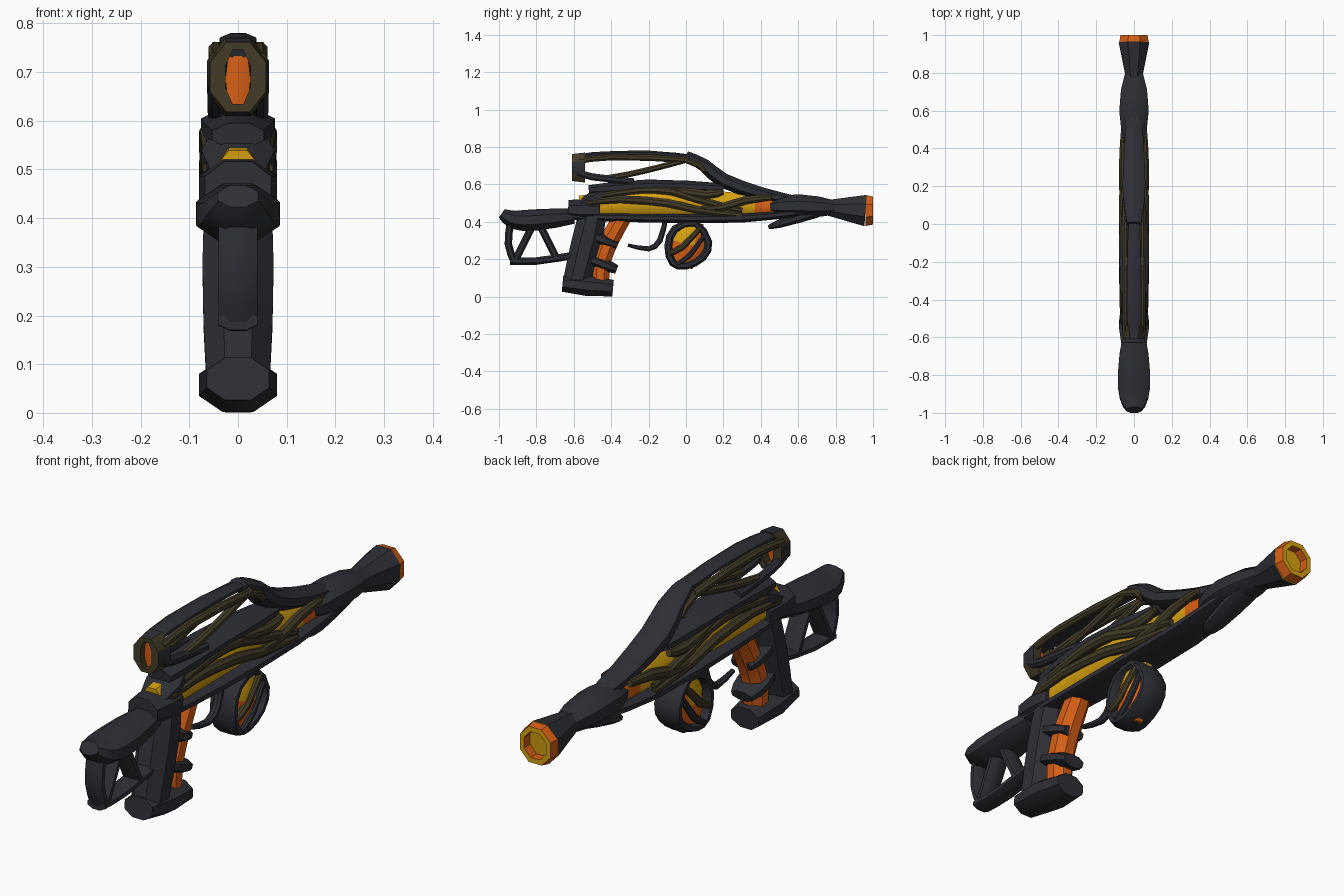
import bpy, bmesh, math
from mathutils import Vector

if "Cube" in bpy.data.objects:
    bpy.data.objects.remove(bpy.data.objects["Cube"])


def material(name, red, green, blue):
    colour = (red, green, blue, 1)
    mat = bpy.data.materials.new(name)
    mat.use_nodes = True
    mat.diffuse_color = colour
    mat.node_tree.nodes["Principled BSDF"].inputs["Base Color"].default_value = colour
    return mat


MATERIALS = [material("charcoal", .027, .028, .036),
             material("dark olive", .055, .044, .02),
             material("gold", .68, .36, .005),
             material("orange", .68, .115, .008)]
DARK, OLIVE, GOLD, ORANGE = range(len(MATERIALS))
SIDES = 8
STEP = math.tau / SIDES


def section(bm, centre, up, width, height):
    """Add one octagonal ring with flat sides at the given half width and half height."""
    ring = []
    for k in range(SIDES):
        angle = (k + .5) * STEP
        across = Vector((width * math.cos(angle), 0, 0))
        offset = across + up * height * math.sin(angle)
        ring.append(bm.verts.new(centre + offset / math.cos(STEP / 2)))
    return ring


def skin(name, bm, rings, colour, closed=False, mirrored=False):
    """Bridge the rings, cap open ends, colour the faces and make the object."""
    pairs = list(zip(rings, rings[1:]))
    if closed:
        pairs.append((rings[-1], rings[0]))
    else:
        bm.faces.new(rings[0])
        bm.faces.new(rings[-1])
    for a, b in pairs:
        for k in range(SIDES):
            j = (k + 1) % SIDES
            bm.faces.new((a[k], a[j], b[j], b[k]))
    for face in bm.faces:
        face.material_index = colour(face.calc_center_median()) if callable(colour) else colour
    bmesh.ops.recalc_face_normals(bm, faces=bm.faces)
    mesh = bpy.data.meshes.new(name)
    bm.to_mesh(mesh)
    bm.free()
    for mat in MATERIALS:
        mesh.materials.append(mat)
    obj = bpy.data.objects.new(name, mesh)
    bpy.context.collection.objects.link(obj)
    if mirrored:
        obj.modifiers.new("mirror", "MIRROR")
    bpy.ops.object.select_all(action="DESELECT")
    obj.select_set(True)
    bpy.context.view_layer.objects.active = obj
    bpy.ops.object.shade_smooth_by_angle(angle=math.radians(40))


def rounded(path, closed):
    """Insert a Catmull-Rom point halfway along every span."""
    points = [Vector((0, y, z)) for y, z in path]
    count, result = len(points), []

    def at(i):
        return points[i % count] if closed else points[min(max(i, 0), count - 1)]

    for i in range(count if closed else count - 1):
        middle = (9 * (at(i) + at(i + 1)) - at(i - 1) - at(i + 2)) / 16
        result += [at(i), middle]
    return result if closed else result + [points[-1]]


def strand(name, path, width, height, colour=DARK, x=0, leaf=.3, start=1, end=1, closed=False):
    """Sweep an octagon along a side-view path; leaf sets how much both ends narrow."""
    bm = bmesh.new()
    points = rounded(path, closed)
    last = len(points) - 1
    rings = []
    for i, point in enumerate(points):
        t = i / last
        before = points[i - 1] if i or closed else point
        after = points[(i + 1) % len(points)] if i < last or closed else point
        along = (after - before).normalized()
        up = Vector((0, -along.z, along.y))
        size = (start + (end - start) * t) * (1 - leaf * (1 - math.sin(math.pi * t)))
        rings.append(section(bm, point + Vector((x, 0, 0)), up, width * size, height * size))
    skin(name, bm, rings, colour, closed, mirrored=x > 0)


def tunnel(name, back, front, z, width, height, hole, colour):
    """A hollow ring around the y axis; hole is the opening's share of width and height."""
    bm = bmesh.new()
    up = Vector((0, 0, 1))
    inner = (width * hole[0], height * hole[1])
    outline = ((back, (width, height)), (front, (width * .9, height * .9)),
               (front, inner), (back, inner))
    rings = [section(bm, Vector((0, y, z)), up, *size) for y, size in outline]
    skin(name, bm, rings, colour, closed=True)


# Glowing core inside the body
strand("body_core", [(-.57, .48), (-.2, .5), (.1, .5), (.6, .47)], width=.066, height=.085,
       end=.8, colour=lambda c: ORANGE if c.y > .27 else GOLD)

# Dark body shell
strand("rear_block", [(-.63, .465), (-.46, .46)], width=.08, height=.06, leaf=.15)
strand("lower_rail", [(-.6, .43), (-.2, .42), (.3, .42), (.6, .45)], width=.078, height=.025, leaf=.2)
strand("upper_deck", [(-.52, .57), (-.2, .59), (.2, .58)], width=.076, height=.036)
strand("rear_riser", [(-.58, .48), (-.4, .57)], width=.075, height=.04)
strand("front_spine", [(0, .755), (.1, .7), (.2, .62), (.4, .55), (.6, .51)],
       width=.06, height=.04, leaf=.4)

# Woven olive ribs on both flanks
ribs = {
    "middle_rib": [(-.53, .5), (-.35, .52), (-.1, .5), (.05, .465), (.3, .435)],
    "upper_rib": [(-.45, .54), (-.25, .57), (-.08, .565), (.06, .52), (.3, .46)],
    "front_rib": [(.08, .47), (.2, .48), (.32, .515), (.46, .53)],
    "shoulder_rib": [(-.12, .585), (.1, .545), (.2, .56)],
}
for label, path in ribs.items():
    strand(label, path, width=.02, height=.023, colour=OLIVE, x=.06, leaf=.4)

# Barrel collar, chin fin and hollow muzzle
strand("barrel_collar", [(.45, .48), (.6, .485), (.8, .475)], width=.078, height=.062, leaf=.4)
strand("collar_crest", [(.55, .53), (.72, .51)], width=.035, height=.02)
strand("chin_fin", [(.44, .37), (.5, .39), (.7, .45)], width=.06, height=.035, leaf=.2, start=.3)
strand("barrel", [(.76, .475), (.96, .46)], width=.08, height=.084, leaf=0, start=.5,
       colour=lambda c: GOLD if c.y > .95 else DARK)
tunnel("muzzle_ring", back=.96, front=1, z=.46, width=.079, height=.083, hole=(.65, .65),
       colour=lambda c: GOLD if c.y > .99 else ORANGE)

# Open sight frame above the body
tunnel("sight_ring", back=-.54, front=-.61, z=.69, width=.064, height=.08, hole=(.4, .7),
       colour=lambda c: OLIVE if abs(c.x) < .045 and abs(c.z - .69) < .068 else DARK)
strand("sight_lens", [(-.58, .62), (-.58, .75)], width=.026, height=.01, colour=ORANGE)
strand("sight_top", [(-.59, .74), (-.5, .757), (-.2, .765), (.05, .745)], width=.038, height=.016)
strand("sight_upper_rail", [(-.57, .725), (-.4, .745), (0, .73), (.1, .67)],
       width=.016, height=.017, colour=OLIVE, x=.045, leaf=.1)
strand("sight_lower_rail", [(-.58, .665), (-.5, .64), (-.28, .615)],
       width=.018, height=.019, x=.045, leaf=.1)
strand("sight_cross_rib", [(-.45, .63), (-.3, .655), (-.15, .69), (.02, .735)],
       width=.016, height=.016, colour=OLIVE, x=.042, leaf=.1)

# Skeleton stock
strand("stock_bar", [(-.985, .445), (-.92, .41), (-.8, .41), (-.6, .43)],
       width=.068, height=.045, leaf=.4, end=1.5)
struts = {
    "back": [(-.94, .39), (-.95, .28), (-.92, .19)],
    "lower": [(-.94, .19), (-.8, .19), (-.6, .22)],
    "inner": [(-.82, .38), (-.91, .2)],
    "middle": [(-.78, .38), (-.69, .2)],
}
for label, path in struts.items():
    strand("stock_strut_" + label, path, width=.04, height=.02, leaf=0)

# Pistol grip with finger ridges over a glowing insert
strand("grip", [(-.5, .43), (-.53, .3), (-.585, .08)], width=.073, height=.08, leaf=.1)
strand("grip_insert", [(-.34, .42), (-.4, .32), (-.45, .2), (-.46, .06)],
       width=.05, height=.052, colour=ORANGE, leaf=.1)
for label, z in (("upper", .275), ("lower", .145)):
    strand("finger_ridge_" + label, [(-.53, z + .06), (-.45, z + .03), (-.37, z)],
           width=.068, height=.033)
strand("grip_foot", [(-.66, .07), (-.39, .045)], width=.08, height=.055, leaf=.2)

# Trigger
strand("trigger", [(-.11, .41), (-.14, .3), (-.2, .255), (-.31, .275)],
       width=.02, height=.018, end=.7)

# Front grip: glowing core, outer frame and diagonal bands
strand("front_grip_core", [(.04, .4), (.01, .28), (-.02, .16)], width=.052, height=.09, leaf=.4,
       colour=lambda c: GOLD if c.z > .29 + .4 * c.y else ORANGE)
strand("front_grip_frame", [(.05, .39), (-.06, .36), (-.095, .27), (-.07, .18), (0, .165),
                            (.09, .21), (.12, .29)], width=.058, height=.021, leaf=0, closed=True)
strand("front_grip_band", [(-.09, .23), (-.02, .265), (.08, .37)],
       width=.017, height=.017, colour=OLIVE, x=.05)
strand("front_grip_edge", [(-.05, .17), (.02, .22), (.1, .33)], width=.014, height=.014, x=.05)
